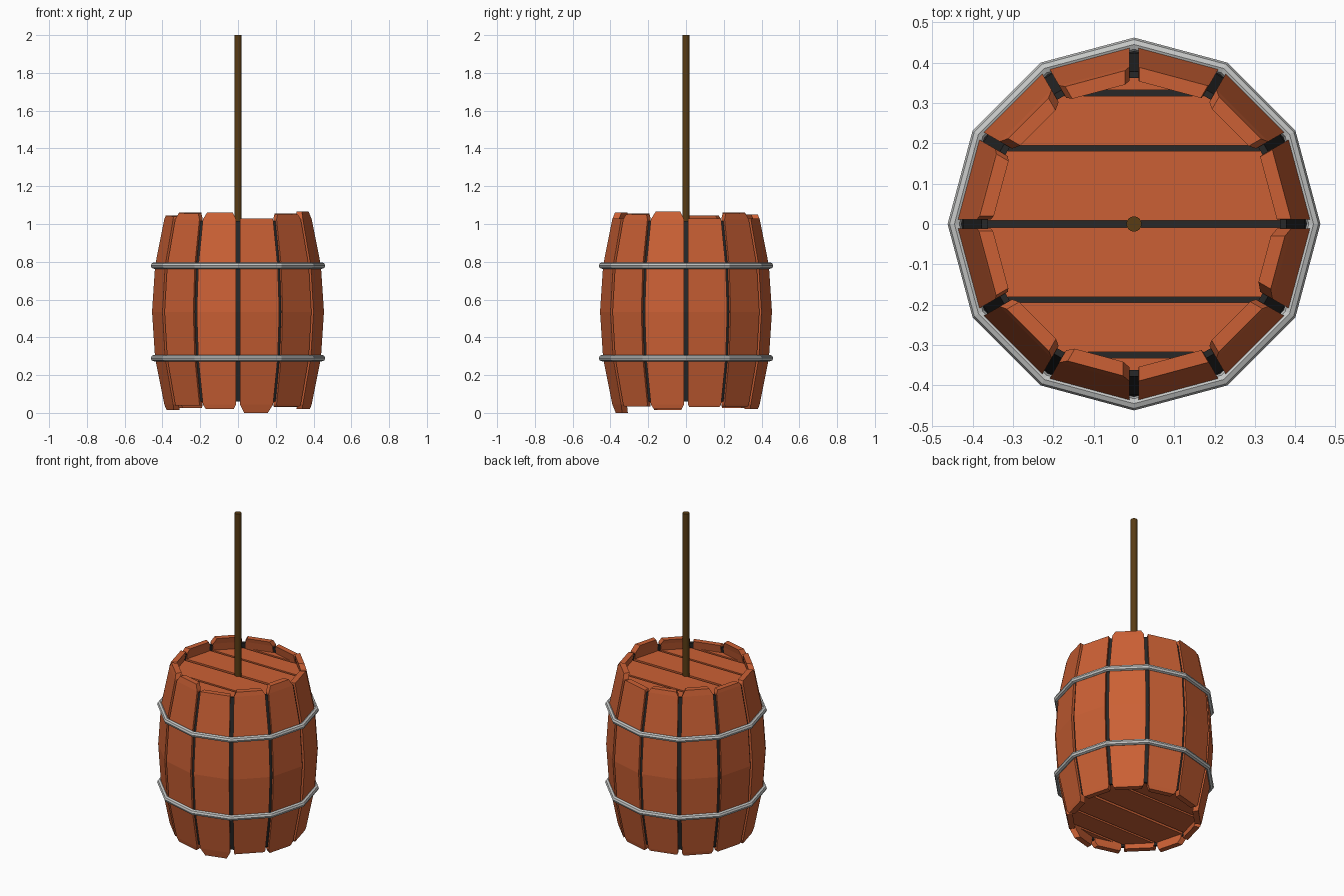
import bpy, bmesh
from math import sin, cos, pi, radians
from mathutils import Matrix

cube = bpy.data.objects.get("Cube")
if cube:
    bpy.data.objects.remove(cube)

SIDES = 12
HALF = pi / SIDES
MID = 0.535


def material(name, rgb, rough=0.7):
    m = bpy.data.materials.new(name)
    m.use_nodes = True
    m.diffuse_color = (*rgb, 1)
    bsdf = m.node_tree.nodes["Principled BSDF"]
    bsdf.inputs["Base Color"].default_value = (*rgb, 1)
    bsdf.inputs["Roughness"].default_value = rough
    return m


wood = material("orange wood", (0.60, 0.118, 0.035))
dark = material("dark gap", (0.02, 0.02, 0.02))
steel = material("pale steel", (0.56, 0.57, 0.56))
brown = material("brown pole wood", (0.10, 0.045, 0.007))


def loft(name, rings, mat, turn=0.0):
    """Skin a stack of equal-length point rings and cap both ends."""
    bm = bmesh.new()
    loops = [[bm.verts.new(p) for p in ring] for ring in rings]
    n = len(loops[0])
    for a, b in zip(loops, loops[1:]):
        for i in range(n):
            j = (i + 1) % n
            bm.faces.new((a[i], a[j], b[j], b[i]))
    bm.faces.new(loops[0][::-1])
    bm.faces.new(loops[-1])
    bmesh.ops.recalc_face_normals(bm, faces=bm.faces)
    bm.transform(Matrix.Rotation(turn, 4, "Z"))
    mesh = bpy.data.meshes.new(name)
    bm.to_mesh(mesh)
    bm.free()
    mesh.materials.append(mat)
    ob = bpy.data.objects.new(name, mesh)
    bpy.context.collection.objects.link(ob)
    return ob


def belly(z):
    """Corner radius of the barrel at a height."""
    return 0.458 - 0.065 * ((z - MID) / 0.49) ** 2


def slab(z, outer, inner, w_out, w_in):
    return [(outer, -w_out, z), (outer, w_out, z), (inner, w_in, z), (inner, -w_in, z)]


# Staves: uneven ends, narrowing where they run long
LOW, HIGH = 0.045, 1.025
tops = [1.028, 1.055, 1.03, 1.05, 1.06, 1.045, 1.04, 1.055, 1.06, 1.028, 1.05, 1.065]
bottoms = [0.03, 0.03, 0.02, 0.03, 0.025, 0.03, 0.015, 0.04, 0.02, 0.0, 0.035, 0.02]
for k in range(SIDES):
    rings = []
    for z in (bottoms[k], LOW, 0.29, MID, 0.78, HIGH, tops[k]):
        trim = 0.011 + 0.5 * max(0, LOW - z, z - HIGH)
        r = belly(z)
        rings.append(slab(z, r * cos(HALF), (r - 0.035) * cos(HALF),
                          r * sin(HALF) - trim, (r - 0.035) * sin(HALF) - trim))
    loft(f"stave_{k + 1}", rings, wood, (2 * k + 1) * HALF)

# Dark strips filling the gaps between staves
for k in range(SIDES):
    rings = [slab(z, belly(z) - 0.018, belly(z) - 0.034, 0.0115, 0.0115)
             for z in (0.06, 0.29, MID, 0.78, 1.015)]
    loft(f"gap_strip_{k + 1}", rings, dark, 2 * k * HALF)

# Dark core behind the lid boards
core = []
for z in (0.09, 0.29, MID, 0.78, 0.965):
    r = belly(z) - 0.034
    core.append([(r * cos(2 * i * HALF), r * sin(2 * i * HALF), z) for i in range(SIDES)])
loft("inner_core", core, dark)

# Lid boards, cut from one twelve-sided disc along its corners
LID_R = 0.375
for label, z0, z1 in (("top", 0.955, 0.98), ("bottom", 0.075, 0.1)):
    for k in range(-3, 3):
        a, b = radians(30 * k), radians(30 * (k + 1))
        ya, yb = LID_R * sin(a), LID_R * sin(b)
        xa, xb = LID_R * cos(a), LID_R * cos(b)
        lo = ya + (0.0 if k == -3 else 0.009 if k == 0 else 0.007)
        hi = yb - (0.0 if k == 2 else 0.009 if k == -1 else 0.007)

        def width(y):
            return max(0.003, xa + (xb - xa) * (y - ya) / (yb - ya))

        outline = [(-width(lo), lo), (width(lo), lo), (width(hi), hi), (-width(hi), hi)]
        loft(f"{label}_lid_board_{k + 4}",
             [[(x, y, z) for x, y in outline] for z in (z0, z1)], wood)

# Metal hoops
for label, z in (("lower", 0.29), ("upper", 0.78)):
    bpy.ops.mesh.primitive_torus_add(major_segments=SIDES, minor_segments=8,
                                     major_radius=0.445, minor_radius=0.017,
                                     location=(0, 0, z))
    hoop = bpy.context.object
    hoop.name = f"{label}_hoop"
    hoop.data.materials.append(steel)

# Pole rising from the lid
bpy.ops.mesh.primitive_cylinder_add(vertices=16, radius=0.019, depth=1.4, location=(0, 0, 1.3))
pole = bpy.context.object
pole.name = "pole"
pole.data.materials.append(brown)
bpy.ops.object.shade_smooth_by_angle(angle=radians(40))
